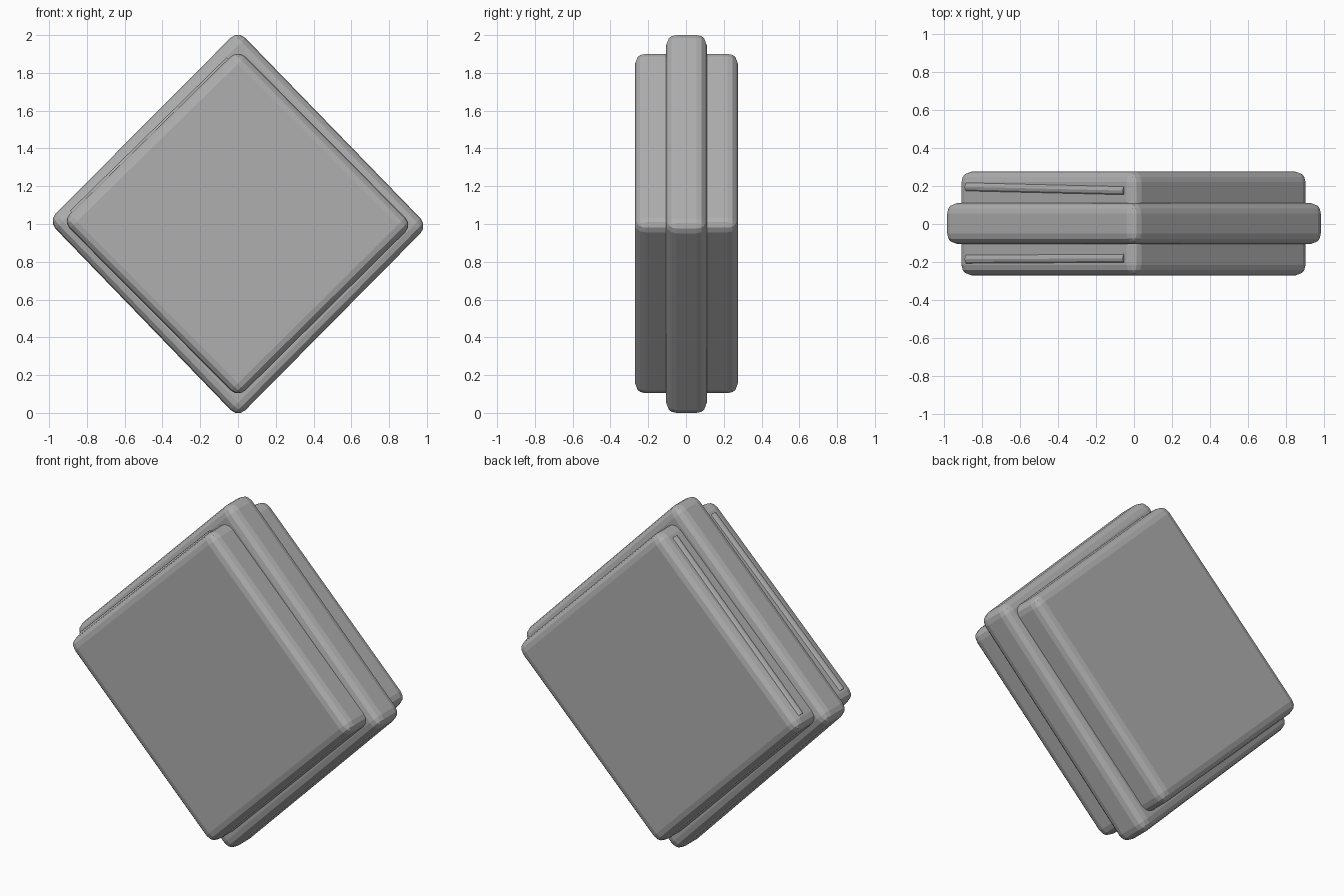
import bpy, bmesh
from mathutils import Vector

if "Cube" in bpy.data.objects:
    bpy.data.objects.remove(bpy.data.objects["Cube"])

grey = bpy.data.materials.new("dark_grey")
grey.diffuse_color = (0.43, 0.43, 0.43, 1)
grey.use_nodes = True
grey.node_tree.nodes["Principled BSDF"].inputs["Base Color"].default_value = grey.diffuse_color


def finish(name, bm):
    bmesh.ops.recalc_face_normals(bm, faces=bm.faces)
    me = bpy.data.meshes.new(name)
    bm.to_mesh(me)
    bm.free()
    me.materials.append(grey)
    ob = bpy.data.objects.new(name, me)
    bpy.context.collection.objects.link(ob)
    return ob


def diamond(name, corners, y0, y1, bevel):
    """Extruded four-cornered plate with every edge rounded in flat facets."""
    bm = bmesh.new()
    face = bm.faces.new([bm.verts.new((x, y0, z)) for x, z in corners])
    ext = bmesh.ops.extrude_face_region(bm, geom=[face])
    verts = [v for v in ext['geom'] if isinstance(v, bmesh.types.BMVert)]
    bmesh.ops.translate(bm, verts=verts, vec=(0, y1 - y0, 0))
    bmesh.ops.bevel(bm, geom=list(bm.edges), offset=bevel, segments=3,
                    profile=0.5, affect='EDGES')
    return finish(name, bm)


def strip(name, a, b, radius):
    """Thin rounded bar sunk into the upper left side."""
    a, b = Vector(a), Vector(b)
    bm = bmesh.new()
    bmesh.ops.create_cone(bm, cap_ends=True, segments=12, radius1=radius,
                          radius2=radius, depth=(b - a).length)
    ob = finish(name, bm)
    ob.location = (a + b) / 2
    ob.rotation_euler = (b - a).to_track_quat('Z', 'Y').to_euler()
    return ob


# Wide middle rim
diamond("middle_rim", [(0, -0.025), (1.005, 0.99), (0, 2.025), (-1.005, 1.015)],
        -0.105, 0.11, 0.055)

# Thick inner block, showing as a raised panel front and back
diamond("raised_panel", [(0, 0.08), (0.925, 0.995), (0, 1.925), (-0.93, 1.015)],
        -0.27, 0.275, 0.055)

# Thin bars along the upper left side of the panel
strip("front_side_bar", (-0.87, -0.185, 1.05), (-0.04, -0.18, 1.862), 0.028)
strip("back_side_bar", (-0.87, 0.195, 1.05), (-0.04, 0.175, 1.862), 0.028)
